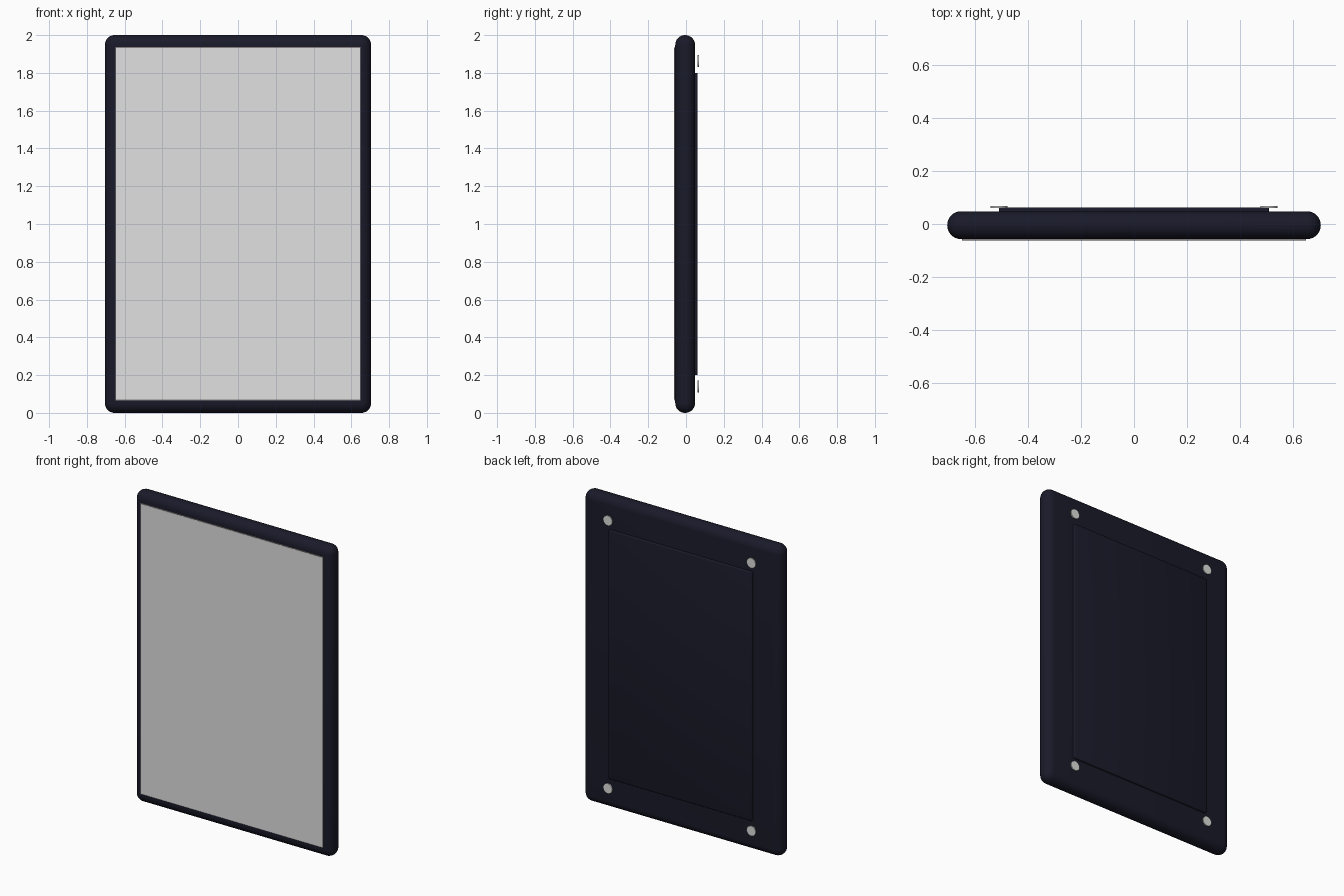
import bpy, math

if "Cube" in bpy.data.objects:
    bpy.data.objects.remove(bpy.data.objects["Cube"])


def material(name, rgb):
    m = bpy.data.materials.new(name)
    m.diffuse_color = (*rgb, 1.0)
    m.use_nodes = True
    m.node_tree.nodes["Principled BSDF"].inputs["Base Color"].default_value = m.diffuse_color
    return m


SHELL = material("dark navy", (0.0100, 0.0103, 0.0225))
SCREEN = material("screen grey", (0.75, 0.75, 0.75))
RIM = material("rim grey", (0.25, 0.22, 0.225))
STUD = material("stud grey", (0.73, 0.73, 0.71))


def slab(name, width, z0, z1, y0, y1, mat, bevel=0.0, segments=1):
    """Box spanning the given ranges, centred on x, with rounded edges."""
    bpy.ops.mesh.primitive_cube_add(
        size=1, location=(0, (y0 + y1) / 2, (z0 + z1) / 2))
    ob = bpy.context.object
    ob.name = name
    ob.scale = (width, y1 - y0, z1 - z0)
    bpy.ops.object.transform_apply(location=False, rotation=False, scale=True)
    ob.data.materials.append(mat)
    if bevel:
        mod = ob.modifiers.new("rounding", 'BEVEL')
        mod.width = bevel
        mod.segments = segments
        mod.limit_method = 'ANGLE'
        bpy.ops.object.modifier_apply(modifier=mod.name)
        bpy.ops.object.shade_smooth_by_angle(angle=math.radians(35))
    return ob


# Body with fully rounded edges
slab("body", 1.41, 0.0, 2.0, -0.057, 0.048, SHELL, 0.052, 8)

# Display on the front, with a hairline rim around it
slab("screen_rim", 1.298, 0.066, 1.936, -0.0615, -0.050, RIM)
slab("screen", 1.290, 0.070, 1.932, -0.0630, -0.058, SCREEN)

# Raised cover on the back
slab("back_cover", 1.02, 0.20, 1.80, 0.040, 0.062, SHELL, 0.006, 3)

# Four round studs near the back corners
for x in (-0.51, 0.51):
    for z in (0.14, 1.862):
        bpy.ops.mesh.primitive_cylinder_add(
            vertices=24, radius=0.032, depth=0.008,
            location=(x, 0.064, z), rotation=(math.pi / 2, 0, 0))
        stud = bpy.context.object
        stud.name = "back_stud"
        stud.data.materials.append(STUD)
        bpy.ops.object.shade_smooth_by_angle(angle=math.radians(35))
